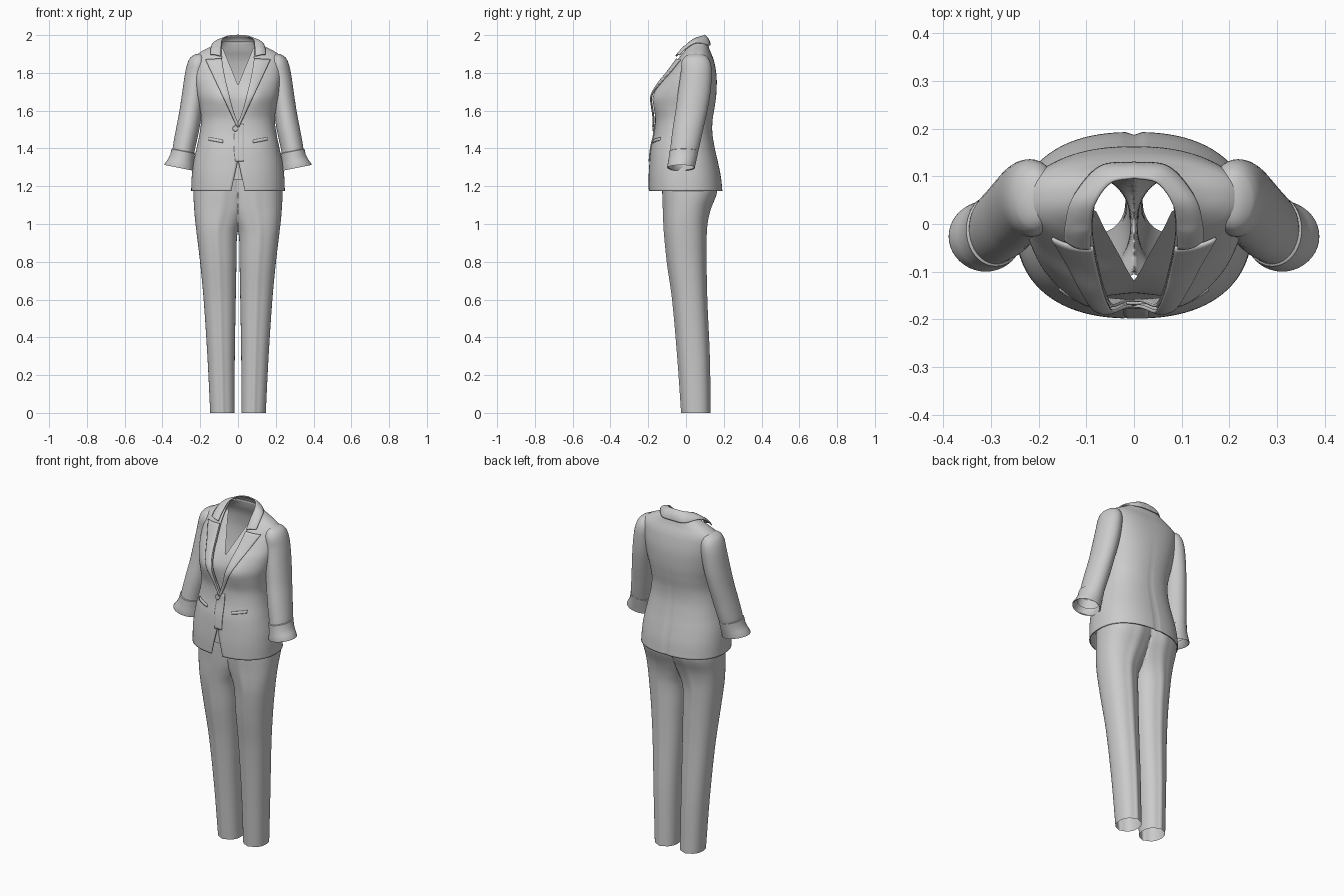
import bpy, bmesh, math
from mathutils import Vector

if "Cube" in bpy.data.objects:
    bpy.data.objects.remove(bpy.data.objects["Cube"])


def sample(table, t):
    """Smooth interpolation of table rows (key, values...) at key t."""
    t = min(max(t, table[0][0]), table[-1][0])
    i = 0
    while i < len(table) - 2 and t > table[i + 1][0]:
        i += 1

    def slope(k, c):
        a, b = table[max(k - 1, 0)], table[min(k + 1, len(table) - 1)]
        return (b[c] - a[c]) / (b[0] - a[0])
    p, q = table[i], table[i + 1]
    h = q[0] - p[0]
    s = (t - p[0]) / h
    return [(2*s**3 - 3*s**2 + 1) * p[c] + (s**3 - 2*s**2 + s) * h * slope(i, c)
            + (3*s**2 - 2*s**3) * q[c] + (s**3 - s**2) * h * slope(i + 1, c)
            for c in range(1, len(p))]


def skin(name, rows, closed=False, cap=False, thick=0.0, mirror=True, drop=None):
    """Skin rows of points into a smooth surface."""
    bm = bmesh.new()
    vs = [[bm.verts.new(p) for p in row] for row in rows]
    n = len(rows[0])
    for a, b in zip(vs, vs[1:]):
        for j in range(n if closed else n - 1):
            k = (j + 1) % n
            f = (a[j], a[k], b[k], b[j])
            if not (drop and all(drop(v.co) for v in f)):
                bm.faces.new(f)
    if cap:
        bm.faces.new(vs[-1])
    bmesh.ops.remove_doubles(bm, verts=bm.verts, dist=0.0002)
    bmesh.ops.delete(bm, geom=[v for v in bm.verts if not v.link_faces], context='VERTS')
    bmesh.ops.recalc_face_normals(bm, faces=bm.faces)
    me = bpy.data.meshes.new(name)
    bm.to_mesh(me)
    bm.free()
    ob = bpy.data.objects.new(name, me)
    bpy.context.collection.objects.link(ob)
    finish(ob)
    if mirror:
        m = ob.modifiers.new("Mirror", 'MIRROR')
        m.use_clip = True
        m.merge_threshold = 0.001
    if thick:
        s = ob.modifiers.new("Cloth", 'SOLIDIFY')
        s.thickness, s.offset = thick, 0
    return ob


def finish(ob):
    bpy.ops.object.select_all(action='DESELECT')
    ob.select_set(True)
    bpy.context.view_layer.objects.active = ob
    bpy.ops.object.shade_smooth_by_angle(angle=math.radians(50))


def span(a, b, n):
    return [a + (b - a) * i / n for i in range(n + 1)]


# Torso sections: height, half width, front y, back y
TORSO = [(1.175, .245, -.195, .190), (1.25, .242, -.195, .182), (1.32, .234, -.191, .168),
         (1.40, .217, -.183, .150), (1.48, .200, -.166, .137), (1.55, .192, -.160, .138),
         (1.62, .200, -.165, .149), (1.68, .213, -.162, .157), (1.75, .224, -.132, .160),
         (1.80, .229, -.095, .157), (1.86, .230, -.052, .146), (1.89, .220, -.030, .136),
         (1.915, .185, -.010, .125), (1.94, .135, .006, .117), (1.965, .092, .018, .111)]
N = 2.35


def bump(x, z):
    return .017 * math.exp(-((abs(x) - .095) / .06)**2 - ((z - 1.67) / .07)**2)


def front(x, z):
    rx, yf, yb = sample(TORSO, z)
    k = max(1 - min(abs(x) / rx, 1)**N, 0)**(1 / N)
    return (yf + yb) / 2 - (yb - yf) / 2 * k - bump(x, z)


def torso_row(z, gap, inset=0.0, end=math.pi, n=64):
    """Half section from the front opening round towards the back."""
    rx, yf, yb = sample(TORSO, z)
    rx, yf, yb = rx - inset, yf + inset, yb - inset
    a0 = math.asin(min(gap / rx, 1)**(N / 2))
    row = []
    for a in span(a0, end, n):
        s, c = max(math.sin(a), 0), math.cos(a)
        x = rx * s**(2 / N)
        y = (yf + yb) / 2 - (yb - yf) / 2 * math.copysign(abs(c)**(2 / N), c)
        if c > 0:
            y -= bump(x, z) * min(1, c * 3)
        elif z < 1.75:                                   # centre back seam
            y -= .006 * math.exp(-(x / .008)**2) * min(1, (1.75 - z) * 2)
        row.append((x, y, z))
    return row


# Jacket body: lapel opening above the button, cutaway below it
ROLL = [(1.53, 0.0), (1.60, .026), (1.70, .052), (1.80, .074), (1.90, .087), (1.965, .084)]


def opening(z):
    if z > 1.53:
        return max(sample(ROLL, z)[0], 0)
    return max(0, (1.34 - z) / .165 * .036)


skin("jacket_body", [torso_row(z, opening(z)) for z in span(1.175, 1.965, 90)], thick=.006)

# Camisole front with a V neck
skin("camisole", [torso_row(z, max(0, (z - 1.735) / .2 * .082), .022, math.pi * .55, 32)
                  for z in span(1.235, 1.93, 50)])

# Lapels folded onto the chest
rows = []
for v in span(0, 1, 30):
    zr, zo, xo = 1.52 + .355 * v, 1.515 + .355 * v, .004 + .168 * v
    xr = opening(zr) if zr > 1.53 else 0
    row = []
    for u in span(0, 1, 10):
        x, z = xr + (xo - xr) * u, zr + (zo - zr) * u
        row.append((x, front(x, z) - .006 - .008 * math.sin(math.pi * (.25 + .6 * u)), z))
    rows.append(row)
skin("lapel", rows, thick=.007)

# Collar from the roll edge at the neck down to its outer edge
ROLL_EDGE = [(0, 0, .097, 2.0), (1, .05, .086, 1.995), (2, .082, .04, 1.978),
             (3, .089, -.008, 1.938), (4, .092, -.052, 1.888)]
OUTER_EDGE = [(0, 0, .128, 1.945), (1, .072, .119, 1.946), (2, .127, .055, 1.958),
              (3, .143, -.002, 1.927), (4, .145, -.034, 1.895)]
rows = []
for t in span(0, 4, 32):
    a, b = Vector(sample(ROLL_EDGE, t)), Vector(sample(OUTER_EDGE, t))
    out = Vector((a.x, a.y - .03, .05)).normalized() if t < 3 else Vector((.3, -.8, .5))
    row = []
    for u in span(0, 1, 8):
        p = a.lerp(b, u) + out * .008 * math.sin(math.pi * u)
        if t == 0:
            p.x = 0
        row.append(p)
    rows.append(row)
skin("collar", rows, thick=.006)


def ring(cx, cy, z, rx, ry, tilt=0.0, n=40):
    return [(cx + rx * math.cos(a), cy + ry * math.sin(a), z + tilt * rx * math.cos(a))
            for a in (2 * math.pi * i / n for i in range(n))]


# Sleeves: height, centre x, centre y, half width, half depth
SLEEVE = [(1.375, .290, -.012, .057, .073), (1.40, .287, -.007, .058, .076),
          (1.50, .267, .010, .061, .081), (1.60, .249, .029, .061, .084),
          (1.70, .233, .044, .062, .086), (1.80, .219, .054, .061, .082),
          (1.85, .212, .053, .056, .078), (1.88, .208, .052, .045, .064),
          (1.897, .204, .052, .025, .040), (1.902, .202, .052, .008, .012)]
rows = []
for z in span(1.375, 1.88, 40) + span(1.883, 1.902, 6):
    cx, cy, rx, ry = sample(SLEEVE, z)
    rows.append(ring(cx, cy, z, rx, ry, .2 * max(0, 1 - (z - 1.375) / .2)))
skin("sleeve", rows, closed=True, cap=True)

# Flared turn-up cuffs with a rolled lower lip
CUFF = [(.288, -.011, 1.388, .056, .072), (.290, -.012, 1.385, .062, .077),
        (.295, -.016, 1.355, .063, .075), (.303, -.021, 1.328, .069, .074),
        (.311, -.026, 1.304, .077, .074), (.312, -.026, 1.297, .077, .073),
        (.311, -.025, 1.300, .071, .068), (.300, -.019, 1.335, .060, .066)]
skin("cuff", [ring(cx, cy, z, rx, ry, .2) for cx, cy, z, rx, ry in CUFF], closed=True)

# Trousers: height, inner x, outer x, front y, back y
LEG = [(0, .018, .147, -.025, .130), (.3, .017, .162, -.046, .125), (.6, .012, .182, -.073, .112),
       (.8, .008, .201, -.101, .108), (.95, .003, .219, -.116, .109), (1.02, -.022, .227, -.120, .116),
       (1.08, -.05, .232, -.122, .131), (1.17, -.07, .236, -.125, .164),
       (1.25, -.075, .230, -.125, .160), (1.33, -.075, .212, -.122, .138)]
rows = []
for z in span(0, 1.33, 80):
    x0, x1, yf, yb = sample(LEG, z)
    cx, rx, cy, ry = (x0 + x1) / 2, (x1 - x0) / 2, (yf + yb) / 2, (yb - yf) / 2
    row = []
    for i in range(72):
        a = 2 * math.pi * i / 72
        c, s = math.cos(a), math.sin(a)
        x = cx + rx * math.copysign(abs(c)**.88, c)
        crease = .007 * math.exp(-(c / .14)**2)          # pressed crease front and back
        y = cy + math.copysign((ry - .006) * abs(s)**.88 + crease, s)
        row.append((max(x, 0), y, z))
    rows.append(row)
skin("trousers", rows, closed=True, drop=lambda co: co.x < .0005)

# Welt pockets following the jacket front
rows = []
for x in span(.08, .155, 12):
    zc = 1.437 + .18 * (x - .08)
    rows.append([(x, front(x, zc + d) - .005, zc + d) for d in (-.008, 0, .008)])
skin("pocket_welt", rows, thick=.008)

# Button at the closure
bpy.ops.mesh.primitive_cylinder_add(vertices=24, radius=.015, depth=.012,
                                    location=(-.014, front(0, 1.505) - .008, 1.505),
                                    rotation=(math.pi / 2, 0, 0))
button = bpy.context.object
button.name = "button"
bevel = button.modifiers.new("Rounded", 'BEVEL')
bevel.width, bevel.segments = .004, 3
finish(button)

# Overlapping front edge below the button
rows = []
for z in span(1.33, 1.53, 16):
    w = .014 + .008 * math.sin((z - 1.33) / .2 * math.pi)
    rows.append([(x, front(x, z) - .005, z) for x in span(-w, .03, 6)])
skin("front_overlap", rows, thick=.006, mirror=False)
